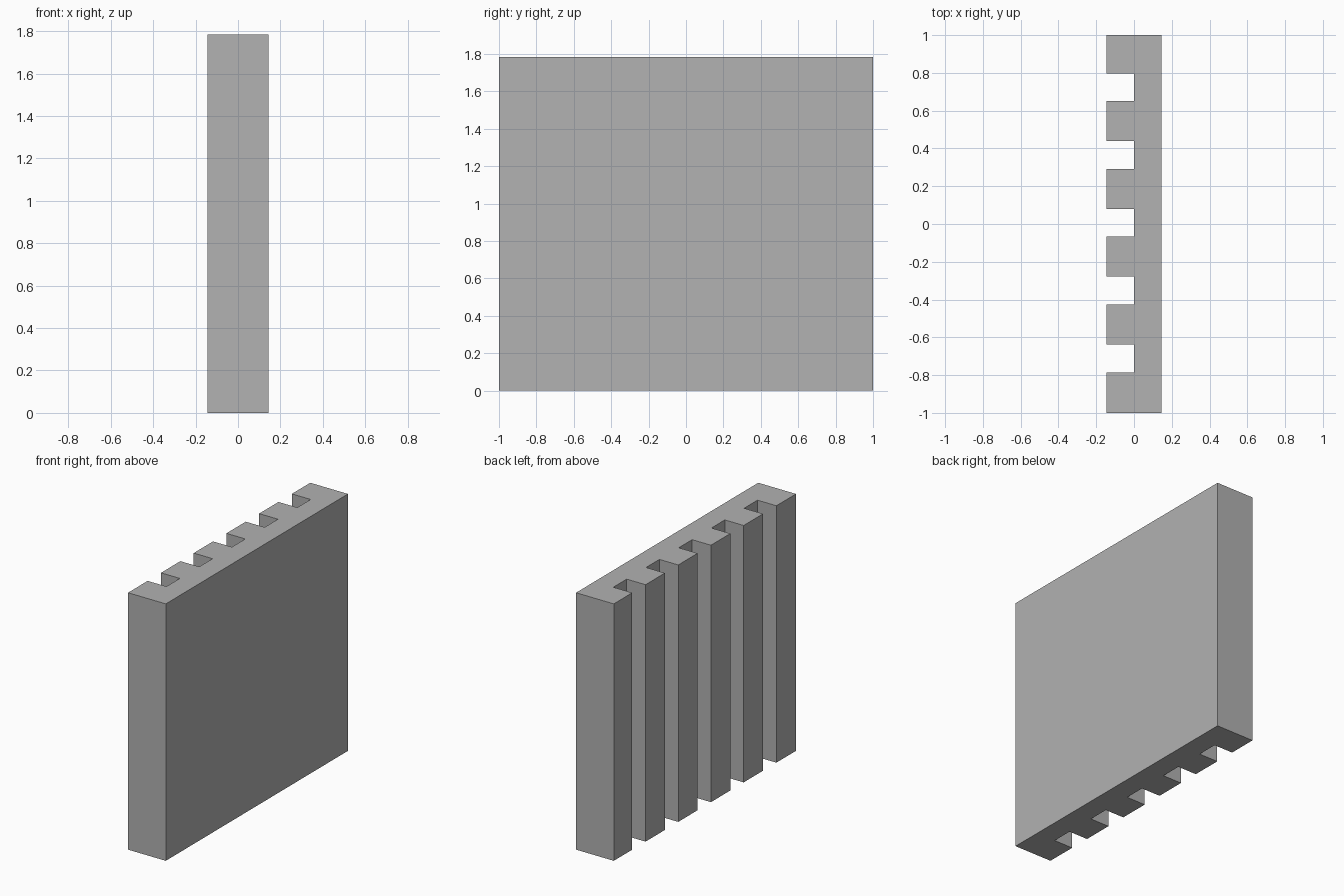
import bpy
import bmesh

cube = bpy.data.objects.get("Cube")
if cube:
    bpy.data.objects.remove(cube, do_unlink=True)

HALF_X, HEIGHT = 0.145, 1.785
GROOVE_FLOOR = 0.0
FIRST_GROOVE, GROOVE_WIDTH, PITCH, GROOVES = -0.785, 0.147, 0.359, 5

# Plain grey material
grey = bpy.data.materials.new("plain_grey")
grey.use_nodes = True
colour = (0.445, 0.445, 0.445, 1)
grey.diffuse_color = colour
grey.node_tree.nodes["Principled BSDF"].inputs["Base Color"].default_value = colour

# Comb-shaped outline: flat on +x, grooved on -x
outline = [(HALF_X, 1), (HALF_X, -1), (-HALF_X, -1)]
outline.reverse()
outline = [(HALF_X, 1), (-HALF_X, 1)]
for i in reversed(range(GROOVES)):
    low = FIRST_GROOVE + i * PITCH
    high = low + GROOVE_WIDTH
    outline += [(-HALF_X, high), (GROOVE_FLOOR, high),
                (GROOVE_FLOOR, low), (-HALF_X, low)]
outline += [(-HALF_X, -1), (HALF_X, -1)]

# Raise the outline into the upright grooved panel
bm = bmesh.new()
base = bm.faces.new([bm.verts.new((x, y, 0)) for x, y in outline])
raised = bmesh.ops.extrude_face_region(bm, geom=[base], use_keep_orig=True)
top_verts = [g for g in raised["geom"] if isinstance(g, bmesh.types.BMVert)]
bmesh.ops.translate(bm, verts=top_verts, vec=(0, 0, HEIGHT))
bmesh.ops.recalc_face_normals(bm, faces=bm.faces)

mesh = bpy.data.meshes.new("grooved_panel")
bm.to_mesh(mesh)
bm.free()
mesh.materials.append(grey)
panel = bpy.data.objects.new("grooved_panel", mesh)
bpy.context.collection.objects.link(panel)
